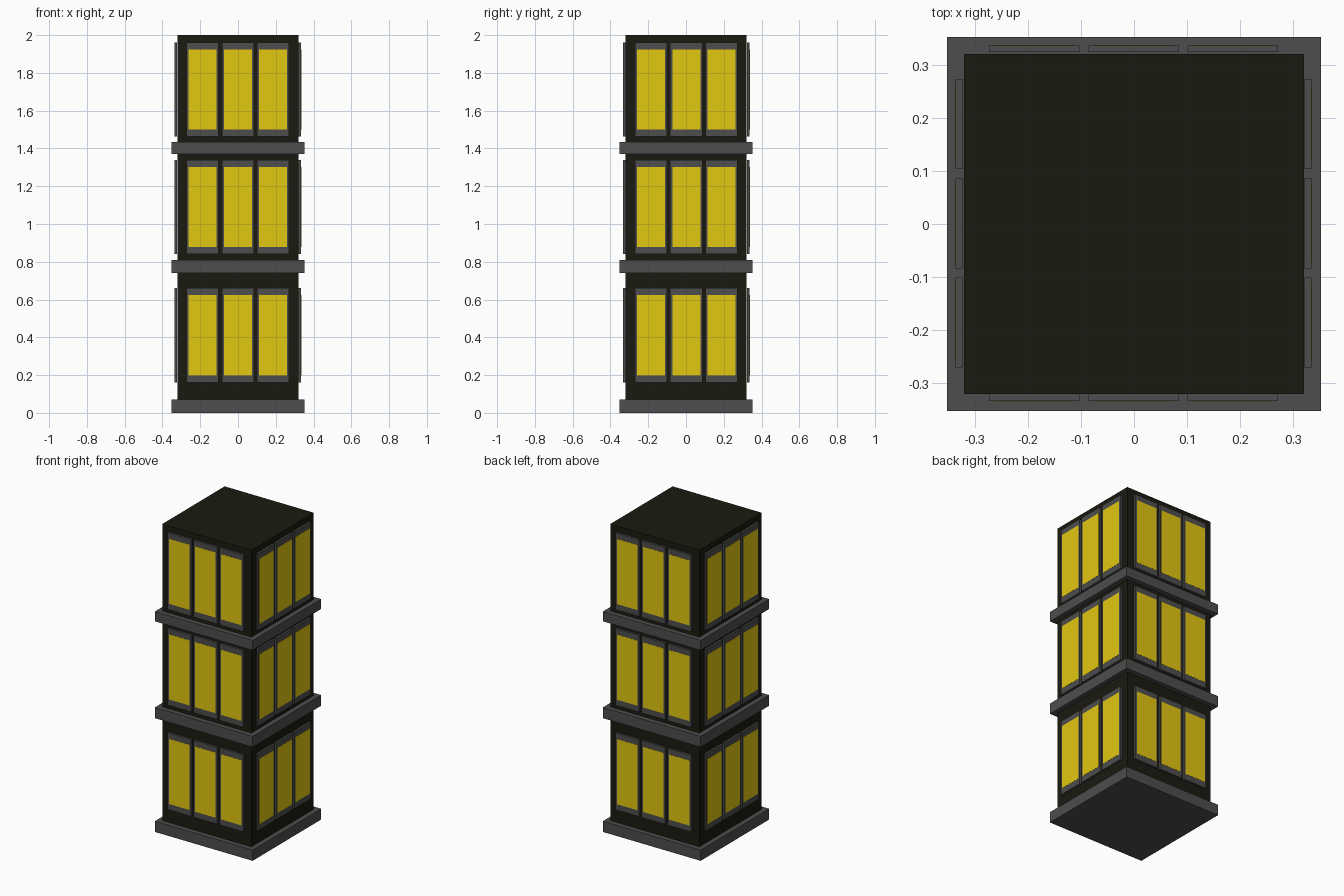
import bpy
from mathutils import Matrix, Vector
from math import pi

if "Cube" in bpy.data.objects:
    bpy.data.objects.remove(bpy.data.objects["Cube"])


def material(name, rgb):
    m = bpy.data.materials.new(name)
    m.diffuse_color = (*rgb, 1)
    m.use_nodes = True
    m.node_tree.nodes["Principled BSDF"].inputs["Base Color"].default_value = m.diffuse_color
    return m


DARK = material("dark_wall", (0.011, 0.010, 0.005))
GREY = material("grey_trim", (0.075, 0.075, 0.075))
YELLOW = material("lit_glass", (0.76, 0.57, 0.005))


def box(name, lo, hi, mat, turn=None):
    """Axis-aligned box between two corners, optionally transformed."""
    lo, hi = Vector(lo), Vector(hi)
    bpy.ops.mesh.primitive_cube_add(size=1)
    ob = bpy.context.object
    ob.name = name
    size = hi - lo
    place = Matrix.Translation((lo + hi) / 2) @ Matrix.Diagonal((*size, 1))
    ob.data.transform((turn or Matrix()) @ place)
    ob.data.materials.append(mat)
    return ob


# Tower body
W = 0.32
box("tower_body", (-W, -W, 0.02), (W, W, 2.0), DARK)

# Base plate and floor ledges
L = 0.352
for name, z0, z1 in (("base_plate", 0, 0.07),
                     ("lower_ledge", 0.74, 0.81),
                     ("upper_ledge", 1.37, 1.434)):
    box(name, (-L, -L, z0), (L, L, z1), GREY)

# Windows: three per floor on each of four sides
OUT, IN = 0.3353, 0.3223
shift = Matrix.Translation((-0.001, 0.0015, 0))
for side, label in enumerate(("front", "right", "back", "left")):
    turn = shift @ Matrix.Rotation(side * pi / 2, 4, 'Z')
    for z in (0.16, 0.84, 1.462):
        for x in (-0.187, 0, 0.187):
            box(label + "_window_frame", (x - 0.085, -OUT, z),
                (x + 0.085, -IN, z + 0.5), GREY, turn)
            box(label + "_window_pane", (x - 0.074, -OUT - 0.001, z + 0.039),
                (x + 0.074, -IN - 0.002, z + 0.463), YELLOW, turn)
